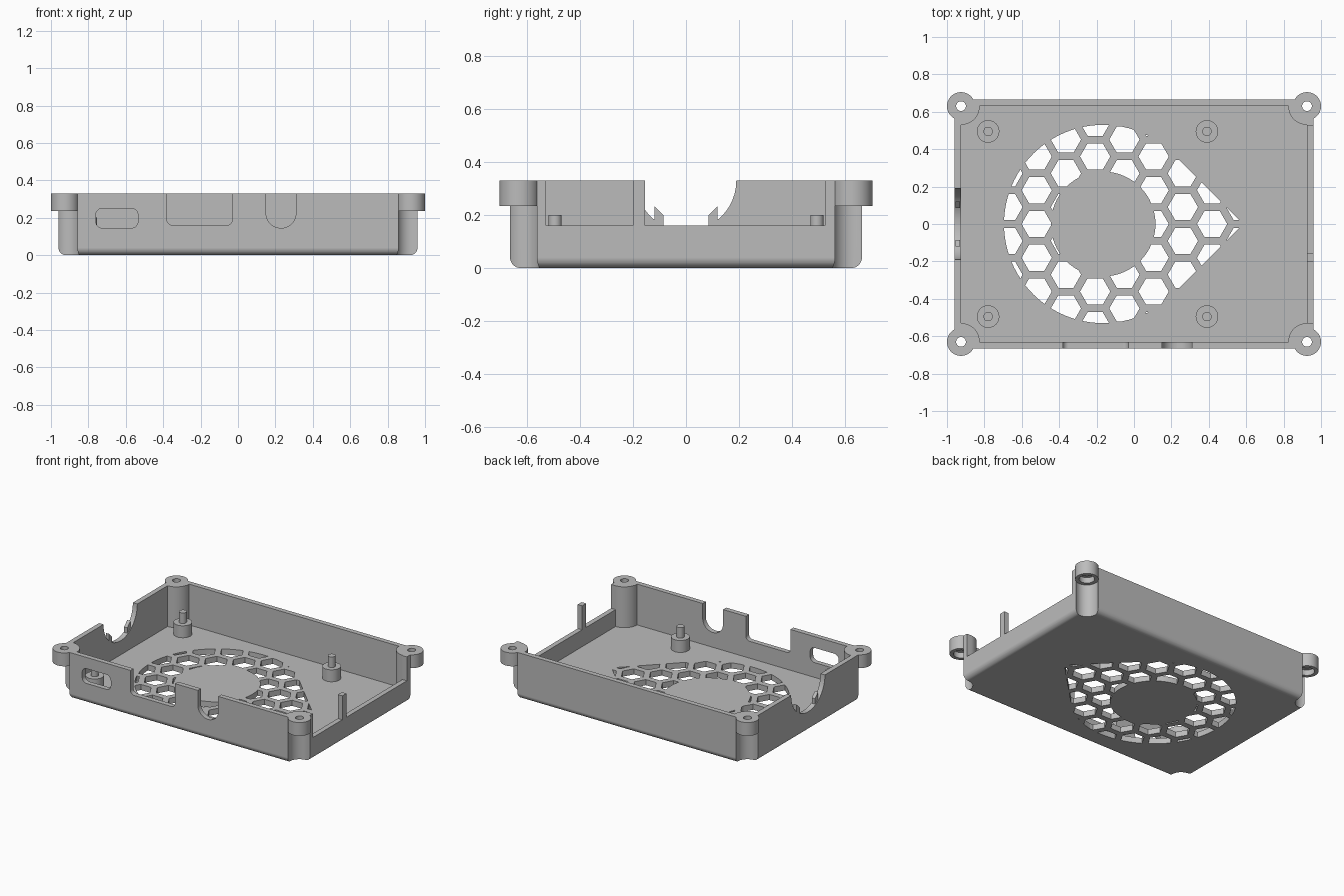
import bpy
import bmesh
from math import sin, cos, radians, sqrt

if "Cube" in bpy.data.objects:
    bpy.data.objects.remove(bpy.data.objects["Cube"], do_unlink=True)

grey = bpy.data.materials.new("case_grey")
grey.use_nodes = True
colour = (0.5, 0.5, 0.5, 1)
grey.diffuse_color = colour
grey.node_tree.nodes["Principled BSDF"].inputs["Base Color"].default_value = colour

TOP = 0.33
FLOOR = 0.04
OUT_X, OUT_Y = 0.96, 0.665
IN_X, IN_Y = 0.925, 0.63
BOSS_R = 0.075
QUADRANTS = [(1, 1), (-1, 1), (-1, -1), (1, -1)]


def arc(cx, cy, r, start, end, steps):
    angles = [radians(start + (end - start) * i / steps) for i in range(steps + 1)]
    return [(cx + r * cos(a), cy + r * sin(a)) for a in angles]


def circle(cx, cy, r, sides=48):
    return arc(cx, cy, r, 0, 360, sides)[:-1]


def rect(u0, u1, v0, v1):
    return [(u0, v0), (u1, v0), (u1, v1), (u0, v1)]


def rounded(u0, u1, v0, v1, r):
    centres = [(u1 - r, v1 - r), (u0 + r, v1 - r), (u0 + r, v0 + r), (u1 - r, v0 + r)]
    points = []
    for i, (u, v) in enumerate(centres):
        points += arc(u, v, r, 90 * i, 90 * i + 90, 12)
    return points


def prisms(name, outlines, low, high, axis="z"):
    """Extrude one or more outlines along an axis into a single object."""
    place = {"x": lambda u, v, w: (w, u, v),
             "y": lambda u, v, w: (u, w, v),
             "z": lambda u, v, w: (u, v, w)}[axis]
    bm = bmesh.new()
    for outline in outlines:
        a = [bm.verts.new(place(u, v, low)) for u, v in outline]
        b = [bm.verts.new(place(u, v, high)) for u, v in outline]
        bm.faces.new(a)
        bm.faces.new(b)
        for i in range(len(a)):
            j = (i + 1) % len(a)
            bm.faces.new((a[i], a[j], b[j], b[i]))
    bmesh.ops.recalc_face_normals(bm, faces=bm.faces)
    mesh = bpy.data.meshes.new(name)
    bm.to_mesh(mesh)
    bm.free()
    mesh.materials.append(grey)
    obj = bpy.data.objects.new(name, mesh)
    bpy.context.collection.objects.link(obj)
    return obj


def combine(obj, other, operation="DIFFERENCE"):
    mod = obj.modifiers.new("cut", "BOOLEAN")
    mod.operation = operation
    mod.solver = "EXACT"
    mod.object = other
    bpy.context.view_layer.objects.active = obj
    bpy.ops.object.modifier_apply(modifier=mod.name)
    bpy.data.objects.remove(other, do_unlink=True)


def cut(obj, outlines, low, high, axis="z"):
    combine(obj, prisms("cutter", outlines, low, high, axis))


def finish(obj):
    bpy.ops.object.select_all(action="DESELECT")
    obj.select_set(True)
    bpy.context.view_layer.objects.active = obj
    bpy.ops.object.shade_smooth_by_angle(angle=radians(30))
    mod = obj.modifiers.new("even_normals", "WEIGHTED_NORMAL")
    mod.keep_sharp = True


# Tray with rounded lower edges
tray = prisms("case_tray", [rect(-OUT_X, OUT_X, -OUT_Y, OUT_Y)], 0, TOP)
bm = bmesh.new()
bm.from_mesh(tray.data)
lower = [e for e in bm.edges if all(v.co.z < 0.01 for v in e.verts)]
bmesh.ops.bevel(bm, geom=lower, offset=0.04, segments=8, profile=0.5, affect="EDGES")
bm.to_mesh(tray.data)
bm.free()

# Hollow inside, with round columns left standing in the corners
inside = []
for i, (sx, sy) in enumerate(QUADRANTS):
    inside += arc(sx * IN_X, sy * IN_Y, 0.1, 270 + 90 * i, 180 + 90 * i, 16)
cut(tray, [inside], FLOOR, 0.6)

# Screw channels up the outside corners
cut(tray, [circle(sx * IN_X, sy * IN_Y, BOSS_R) for sx, sy in QUADRANTS], -0.1, 0.6)

# Front wall ports
cut(tray, [rounded(-0.76, -0.535, 0.145, 0.25, 0.035),
           rounded(-0.38, -0.03, 0.16, 0.6, 0.03),
           rounded(0.15, 0.31, 0.145, 0.6, 0.0795)], -0.8, -0.6, "y")

# Open left wall, leaving one thin upright
cut(tray, [rect(-0.53, -0.2, 0.16, 0.6), rect(-0.155, 0.525, 0.16, 0.6)], 0.9, 1.1, "x")

# Round notch in the right wall
cut(tray, [rounded(-0.19, 0.19, 0.14, 0.6, 0.1895)], -1.1, -0.9, "x")

# Honeycomb vent: a teardrop ring of hexagonal holes
VENT_X, VENT_R = -0.165, 0.53
teardrop = arc(VENT_X, 0, VENT_R, 45, 315, 72) + [(VENT_X + VENT_R * sqrt(2), 0)]
region = prisms("vent_region", [teardrop], -0.05, 0.09)
cut(region, [circle(VENT_X, 0, 0.28, 64)], -0.1, 0.15)
hexes = []
for col in range(-5, 5):
    for row in range(-4, 5):
        x = 0.105 + 0.1563 * col
        y = 0.1805 * (row + 0.5 * (col % 2))
        if x * x + y * y < 0.8:
            hexes.append(circle(x, y, 0.081, 6))
vent = prisms("vent_cutter", hexes, -0.03, 0.07)
combine(vent, region, "INTERSECT")
combine(tray, vent)
finish(tray)

# Corner screw bosses with recessed undersides
for sx, sy in QUADRANTS:
    name = "boss_" + ("back" if sy > 0 else "front") + ("_left" if sx > 0 else "_right")
    x, y = sx * IN_X, sy * IN_Y
    boss = prisms(name, [circle(x, y, BOSS_R)], 0.235, TOP)
    cut(boss, [circle(x, y, 0.026, 32)], 0.1, 0.6)
    cut(boss, [circle(x, y, 0.05, 32)], 0.1, 0.275)
    finish(boss)

# Board standoffs with locating pins
for x in (-0.78, 0.39):
    for y in (-0.495, 0.495):
        side = ("back" if y > 0 else "front") + ("_left" if x > 0 else "_right")
        finish(prisms("standoff_" + side, [circle(x, y, 0.06)], FLOOR, 0.125))
        finish(prisms("pin_" + side, [circle(x, y, 0.025, 32)], 0.125, 0.2))

# Small slanted clips in the round notch
for s, side in ((1, "back"), (-1, "front")):
    clip = [(s * 0.12, 0.13), (s * 0.12, 0.235), (s * 0.085, 0.2), (s * 0.085, 0.13)]
    prisms("clip_" + side, [clip], -0.955, -0.93, "x")
